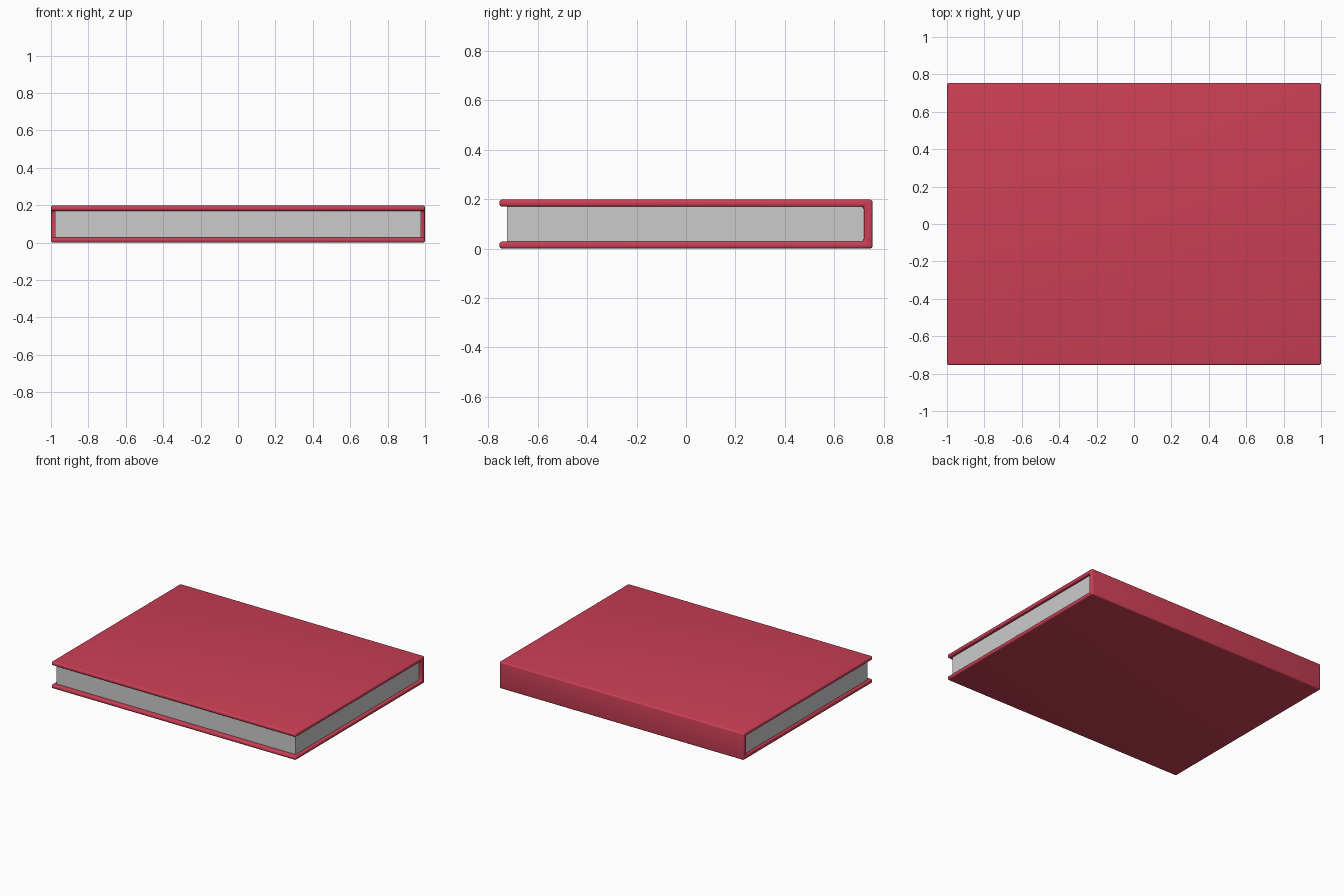
import bpy, bmesh

if "Cube" in bpy.data.objects:
    bpy.data.objects.remove(bpy.data.objects["Cube"])


def finish(name, bm):
    bmesh.ops.recalc_face_normals(bm, faces=bm.faces[:])
    mesh = bpy.data.meshes.new(name)
    bm.to_mesh(mesh)
    bm.free()
    ob = bpy.data.objects.new(name, mesh)
    bpy.context.collection.objects.link(ob)
    return ob


def extrude_profile(name, profile, half_x):
    bm = bmesh.new()
    face = bm.faces.new([bm.verts.new((-half_x, y, z)) for y, z in profile])
    ext = bmesh.ops.extrude_face_region(bm, geom=[face])
    verts = [v for v in ext["geom"] if isinstance(v, bmesh.types.BMVert)]
    bmesh.ops.translate(bm, verts=verts, vec=(2 * half_x, 0, 0))
    return finish(name, bm)


# Cover: two boards joined by the spine, open at the front
D, H, T, SPINE = 0.755, 0.198, 0.028, 0.036
cover = extrude_profile("cover", [
    (-D, 0), (D, 0), (D, H), (-D, H),
    (-D, H - T), (D - SPINE, H - T), (D - SPINE, T), (-D, T)], 1.0)
bevel = cover.modifiers.new("rounded_edges", "BEVEL")
bevel.width = 0.011
bevel.segments = 4
bevel.limit_method = "ANGLE"
for p in cover.data.polygons:
    p.use_smooth = True

red = bpy.data.materials.new("red_cover")
red.diffuse_color = (0.6, 0.05, 0.09, 1)
red.use_nodes = True
red.node_tree.nodes["Principled BSDF"].inputs["Base Color"].default_value = red.diffuse_color
cover.data.materials.append(red)

# Page block: slightly inset from the cover
extrude_profile("pages", [
    (-0.725, T - 0.002), (D - SPINE + 0.002, T - 0.002),
    (D - SPINE + 0.002, H - T + 0.002), (-0.725, H - T + 0.002)], 0.978)
